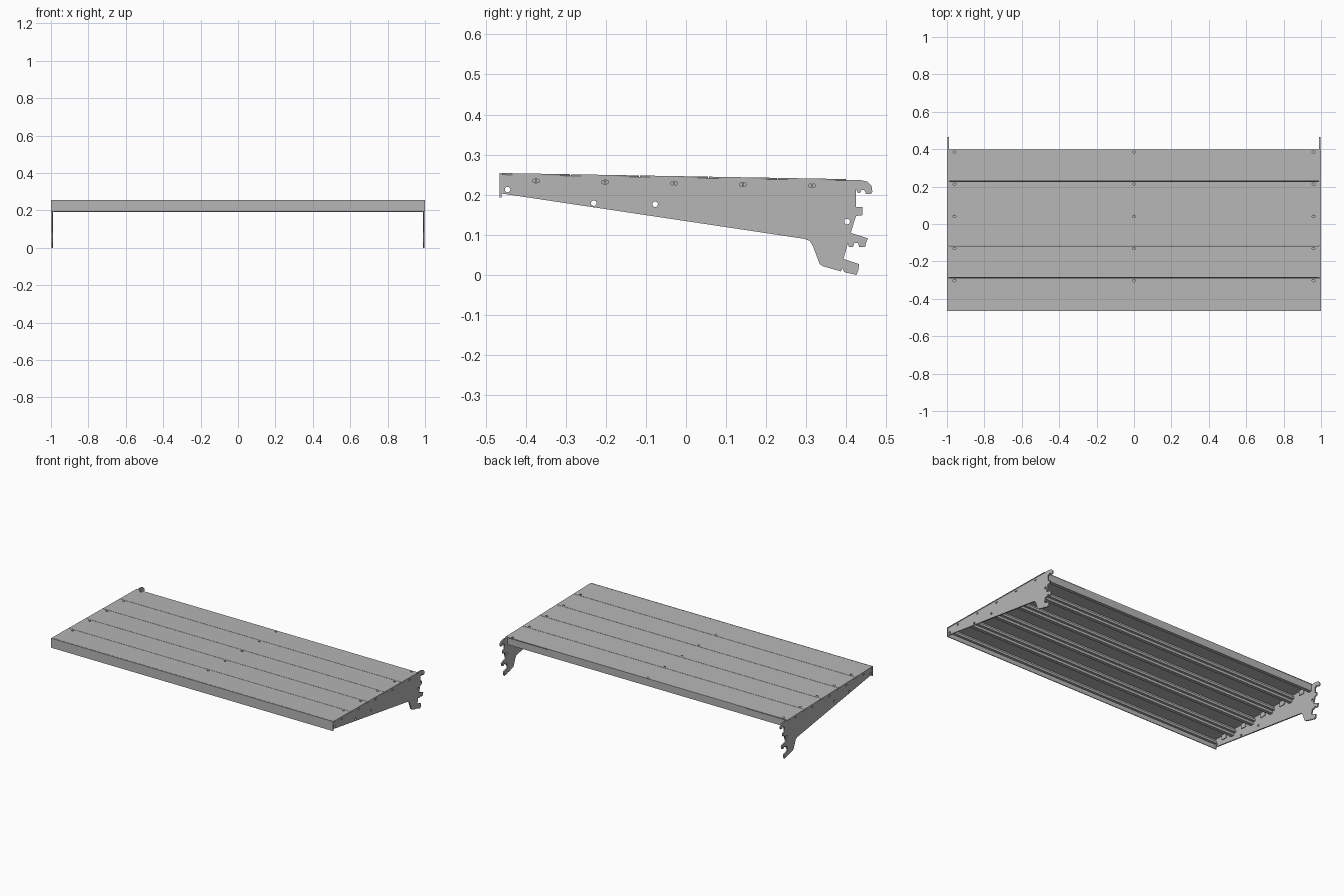
import bpy, bmesh, math
from mathutils import Matrix, Vector

cube = bpy.data.objects.get("Cube")
if cube:
    bpy.data.objects.remove(cube, do_unlink=True)

steel = bpy.data.materials.new("steel grey")
steel.use_nodes = True
GREY = (0.47, 0.47, 0.47, 1)
steel.diffuse_color = GREY
steel.node_tree.nodes["Principled BSDF"].inputs["Base Color"].default_value = GREY


def finish(name, bm):
    """Turn a bmesh into a named steel object."""
    bmesh.ops.remove_doubles(bm, verts=bm.verts, dist=1e-5)
    bmesh.ops.recalc_face_normals(bm, faces=bm.faces)
    mesh = bpy.data.meshes.new(name)
    bm.to_mesh(mesh)
    bm.free()
    mesh.materials.append(steel)
    obj = bpy.data.objects.new(name, mesh)
    bpy.context.collection.objects.link(obj)


def oval(cx, cy, rx, ry, n=14):
    return [(cx + rx * math.cos(2 * math.pi * i / n),
             cy + ry * math.sin(2 * math.pi * i / n)) for i in range(n)]


def sheet(bm, outlines, thick, matrix):
    """Add a flat sheet: first outline is the border, the rest are holes."""
    curve = bpy.data.curves.new("outline", 'CURVE')
    curve.dimensions = '2D'
    curve.fill_mode = 'BOTH'
    curve.extrude = thick / 2
    for points in outlines:
        spline = curve.splines.new('POLY')
        spline.points.add(len(points) - 1)
        for p, (u, v) in zip(spline.points, points):
            p.co = (u, v, 0, 1)
        spline.use_cyclic_u = True
    helper = bpy.data.objects.new("outline", curve)
    mesh = bpy.data.meshes.new_from_object(helper)
    mesh.transform(matrix)
    bm.from_mesh(mesh)
    bpy.data.objects.remove(helper)
    bpy.data.curves.remove(curve)
    bpy.data.meshes.remove(mesh)


def box(bm, x, y, z, matrix=Matrix()):
    """Add a box from (min, max) ranges."""
    size = Vector((x[1] - x[0], y[1] - y[0], z[1] - z[0]))
    mid = Vector((sum(x), sum(y), sum(z))) / 2
    scale = Matrix.Diagonal(size).to_4x4()
    bmesh.ops.create_cube(bm, size=1, matrix=matrix @ Matrix.Translation(mid) @ scale)


# Shelf surface slopes gently down towards the back
SLOPE = 0.0175
tilt = Matrix.Translation((0, 0, 0.246)) @ Matrix.Rotation(-math.atan(SLOPE), 4, 'X')
FRONT, BACK, COUNT = -0.46, 0.40, 5
PITCH = (BACK - FRONT) / COUNT
T = 0.004

# Five folded planks: skin with holes, flanges, lips and end tabs
for i in range(COUNT):
    bm = bmesh.new()
    a = FRONT + i * PITCH + 0.001
    b = a + PITCH - 0.002
    mid = (a + b) / 2
    border = [(-1, a), (1, a), (1, b), (-1, b)]
    holes = [oval(x, b - 0.014, 0.008, 0.006) for x in (-0.96, 0, 0.96)]
    sheet(bm, [border] + holes, T, tilt @ Matrix.Translation((0, 0, -T / 2)))
    span = (-0.986, 0.986)
    # Shallow front flange with an upturned lip
    box(bm, span, (a, a + T), (-0.034, -T), tilt)
    box(bm, span, (a + T, a + 0.016), (-0.034, -0.031), tilt)
    box(bm, span, (a + 0.013, a + 0.016), (-0.031, -0.02), tilt)
    # Deeper rear flange with a lip
    box(bm, span, (b - T, b), (-0.048, -T), tilt)
    box(bm, span, (b - 0.022, b - T), (-0.048, -0.045), tilt)
    # End tabs that hook into the bracket slots
    for s in (-1, 1):
        box(bm, sorted((s * 0.982, s * 0.986)), (mid - 0.02, mid + 0.02), (-0.035, -T), tilt)
        box(bm, sorted((s * 0.986, s * 0.999)), (mid - 0.002, mid + 0.002), (-0.022, -0.014), tilt)
    finish(f"plank_{i + 1}", bm)

# Front fascia
bm = bmesh.new()
box(bm, (-1, 1), (-0.465, FRONT), (0.193, 0.254))
finish("front_fascia", bm)

# Side bracket profile in (y, z): arm, toe and rear hooks
arm = [(-0.46, 0.25), (0.40, 0.237), (0.433, 0.237), (0.452, 0.233), (0.463, 0.222)]
top_hook = [(0.465, 0.207), (0.461, 0.202), (0.449, 0.202), (0.445, 0.212), (0.438, 0.212),
            (0.434, 0.204), (0.429, 0.204), (0.424, 0.214), (0.424, 0.169)]
stop_tab = [(0.44, 0.169), (0.44, 0.149), (0.424, 0.147), (0.411, 0.105)]
mid_hook = [(0.454, 0.091), (0.45, 0.082), (0.447, 0.07), (0.432, 0.07), (0.429, 0.08),
            (0.42, 0.08), (0.417, 0.07), (0.406, 0.07), (0.404, 0.08), (0.393, 0.04)]
low_hook = [(0.432, 0.027), (0.43, 0.012), (0.425, 0.0), (0.395, 0.007), (0.39, 0.017), (0.386, 0.009)]
toe = [(0.34, 0.022), (0.333, 0.028), (0.316, 0.073), (0.308, 0.085), (0.295, 0.09), (-0.46, 0.203)]
profile = arm + top_hook + stop_tab + mid_hook + low_hook + toe

# Round holes, then a slot under the middle of each plank
cuts = [oval(y, z, 0.007, 0.007) for y, z in
        [(-0.445, 0.213), (-0.23, 0.179), (-0.077, 0.176), (0.402, 0.133)]]
for i in range(COUNT):
    y = FRONT + (i + 0.5) * PITCH
    cuts.append(oval(y, 0.228 - SLOPE * y, 0.009, 0.005))

# Map profile axes to y and z, with thickness along x
upright = Matrix(((0, 0, 1, 0), (1, 0, 0, 0), (0, 1, 0, 0), (0, 0, 0, 1)))
for name, x in (("left_bracket", 0.993), ("right_bracket", -0.993)):
    bm = bmesh.new()
    sheet(bm, [profile] + cuts, 0.008, Matrix.Translation((x, 0, 0)) @ upright)
    finish(name, bm)
